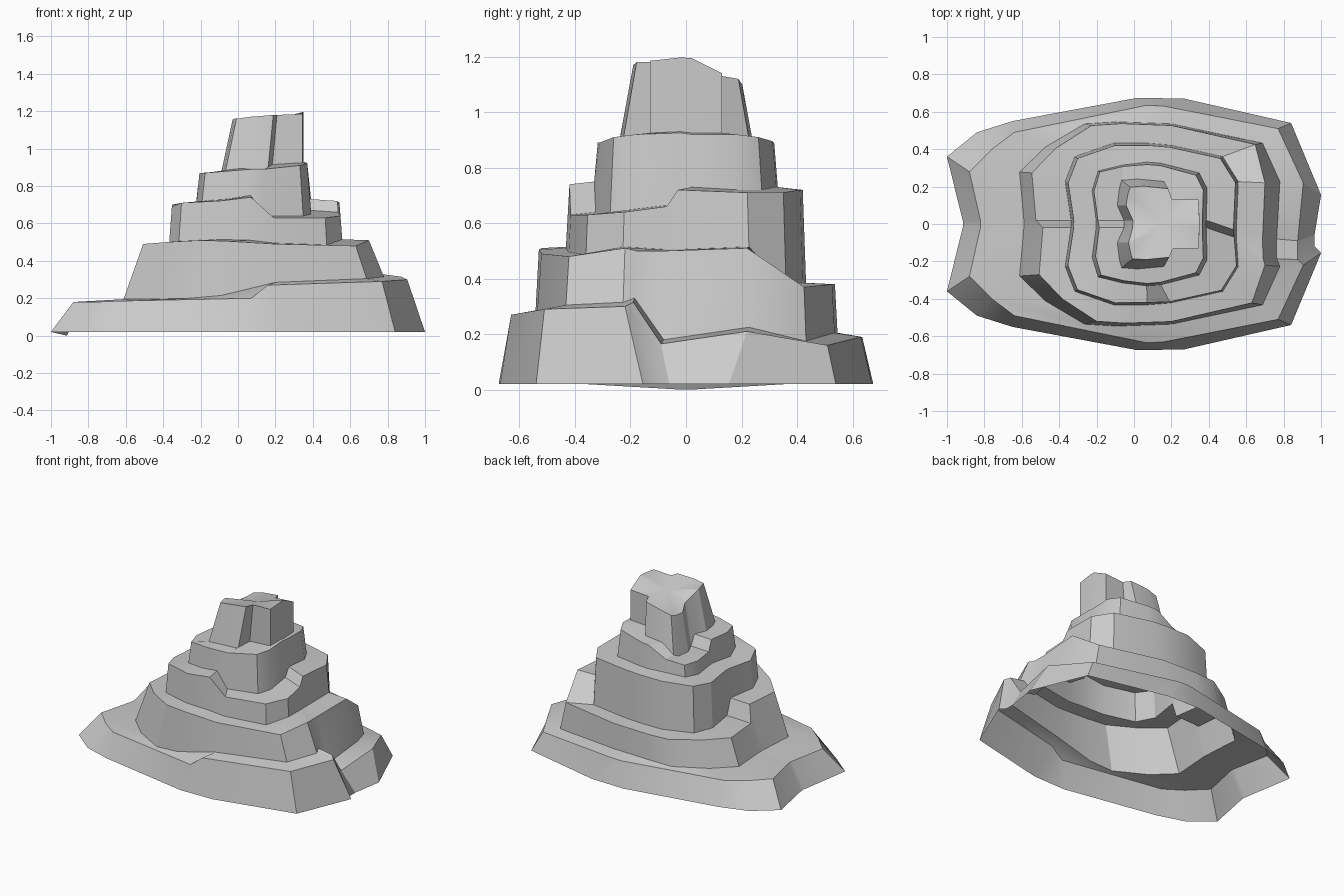
import bpy, bmesh

if "Cube" in bpy.data.objects:
    bpy.data.objects.remove(bpy.data.objects["Cube"])

bm = bmesh.new()


def outline(half, shift=0.0):
    """Mirror a back half outline to the front; shift moves the right-hand step seam."""
    pts = list(half) + [(x, -y) for x, y in reversed(half)]
    pts[0] = (pts[0][0], pts[0][1] + shift)
    pts[-1] = (pts[-1][0], pts[-1][1] + shift)
    return pts


def add_ring(pts, heights):
    return [bm.verts.new((x, y, z)) for (x, y), z in zip(pts, heights)]


def bridge(a, b):
    n = len(a)
    for i in range(n):
        j = (i + 1) % n
        bm.faces.new((a[i], a[j], b[j], b[i]))


def tier(below, half, heights, sx, sy, cx, shift=0.0, rise=0.01):
    """Ledge on the tier below, then a flared wall up to an uneven top edge."""
    top = outline(half, shift)
    foot_z = [v.co.z + rise for v in below]
    foot = [(cx + (x - cx) * sx, y * (sy if abs(y) > .14 else 1)) for x, y in top]
    full = max(heights)
    rim = []
    for (fx, fy), (tx, ty), z0, z in zip(foot, top, foot_z, heights):
        t = (z - z0) / (full - z0)
        rim.append((fx + (tx - fx) * t, fy + (ty - fy) * t))
    foot_ring = add_ring(foot, foot_z)
    top_ring = add_ring(rim, heights)
    bridge(below, foot_ring)
    bridge(foot_ring, top_ring)
    return top_ring


# Base skirt, open underneath
base = add_ring(outline([(.965, .03), (1, .155), (.84, .54), (.27, .67), (.02, .675),
                         (-.65, .55), (-.84, .49), (-1, .36), (-.915, .015)], -.09),
                [.02] * 8 + [0, 0] + [.02] * 8)
ring = add_ring(outline([(.875, .05), (.905, .22), (.77, .51), (.16, .63), (.07, .635),
                         (-.64, .49), (-.76, .4), (-.88, .28), (-.82, .015)], -.14),
                [.165, .21, .16, .19, .19, .185, .18, .18, .175,
                 .175, .18, .18, .185, .20, .27, .29, .30, .315])
bridge(base, ring)

# Second tier: front half taller than back half
ring = tier(ring, [(.685, .05), (.70, .22), (.62, .42), (.2, .52), (-.05, .53),
                   (-.2, .52), (-.38, .40), (-.50, .27), (-.48, .02)],
            [.50, .51, .37, .38, .38, .38, .38, .38, .38,
             .49, .49, .50, .51, .505, .49, .48, .51, .50], 1.16, 1.03, .2, -.13, .015)

# Third tier: dropped at the front right
ring = tier(ring, [(.53, .02), (.54, .22), (.46, .35), (.19, .41), (.07, .42),
                   (-.1, .42), (-.3, .35), (-.35, .22), (-.32, .02)],
            [.72, .71, .71, .72, .72, .72, .71, .70, .70,
             .70, .69, .71, .72, .74, .63, .63, .64, .66], 1.04, 1.03, .1, -.05, .005)

# Fourth tier: lower at the back left
ring = tier(ring, [(.365, .02), (.37, .18), (.33, .26), (.14, .31), (.07, .315),
                   (-.05, .3), (-.17, .27), (-.2, .17), (-.18, .02)],
            [.92, .92, .91, .895, .89, .82, .80, .80, .80,
             .87, .87, .87, .88, .89, .89, .91, .92, .925], 1.08, 1.05, .1)

# Notched summit and its sloping cap
ring = tier(ring, [(.35, .02), (.345, .13), (.21, .13), (.19, .175), (.07, .185),
                   (0, .18), (-.01, .15), (-.02, .1), (.01, .02)],
            [1.195, 1.14, 1.13, 1.12, 1.10, 1.08, 1.07, 1.07, 1.10,
             1.11, 1.155, 1.16, 1.16, 1.17, 1.18, 1.18, 1.185, 1.197],
            1.19, 1.3, .345, 0, .005)
peak = bm.verts.new((.15, 0, 1.14))
for i in range(len(ring)):
    bm.faces.new((ring[i], ring[(i + 1) % len(ring)], peak))

bmesh.ops.recalc_face_normals(bm, faces=bm.faces)
if sum(f.normal.z for f in bm.faces) < 0:
    bmesh.ops.reverse_faces(bm, faces=bm.faces)
mesh = bpy.data.meshes.new("stepped_rock")
bm.to_mesh(mesh)
bm.free()
rock = bpy.data.objects.new("stepped_rock", mesh)
bpy.context.collection.objects.link(rock)
bpy.context.view_layer.objects.active = rock
rock.select_set(True)
bpy.ops.object.shade_smooth_by_angle(angle=0.5)
